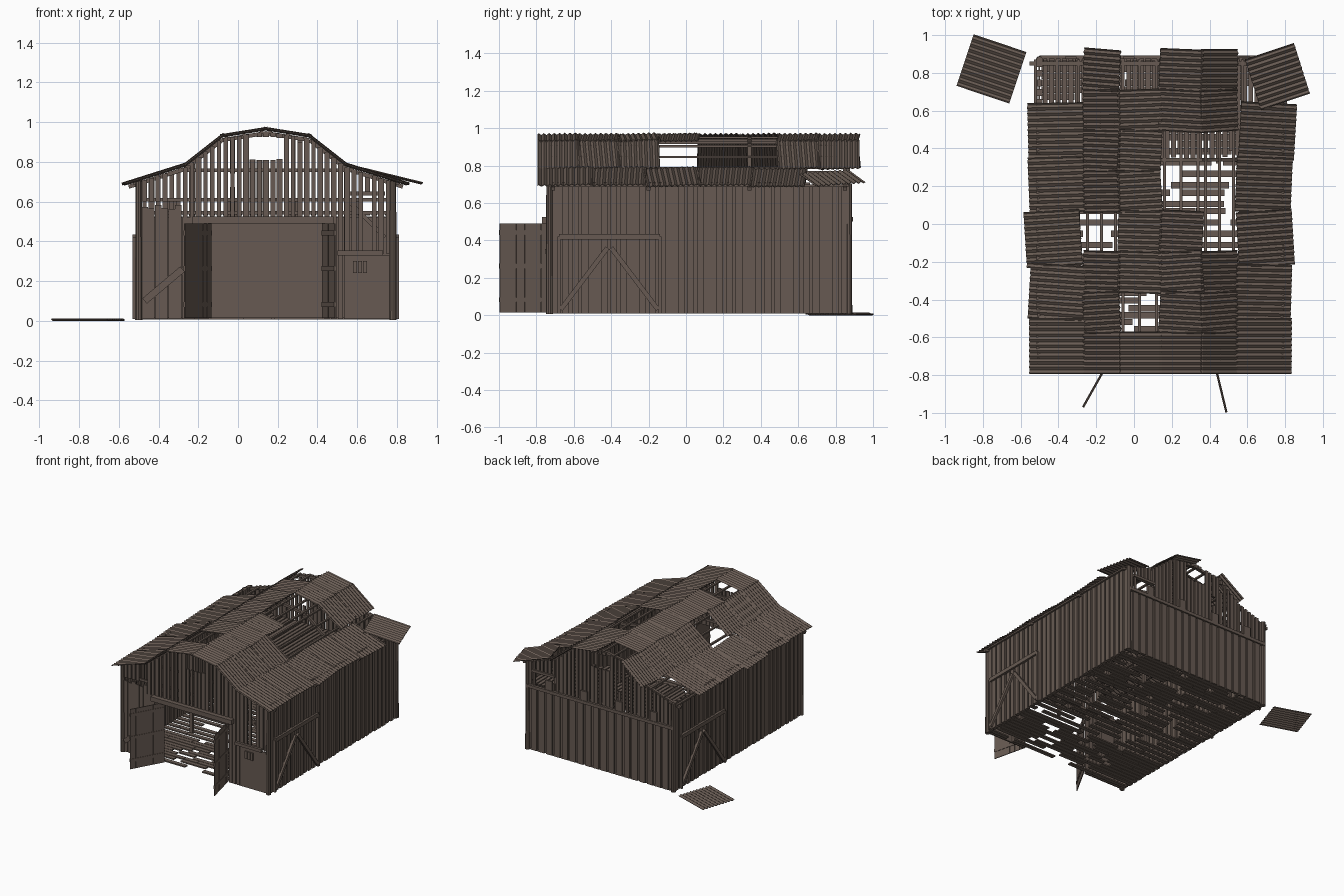
import bpy, bmesh, math, random
from mathutils import Matrix, Vector

random.seed(4)
if "Cube" in bpy.data.objects:
    bpy.data.objects.remove(bpy.data.objects["Cube"], do_unlink=True)


def material(name, rgb):
    m = bpy.data.materials.new(name)
    m.use_nodes = True
    m.diffuse_color = (*rgb, 1)
    m.node_tree.nodes["Principled BSDF"].inputs["Base Color"].default_value = (*rgb, 1)
    return m


WOOD = material("weathered_wood", (0.135, 0.102, 0.084))
SHEET = material("rusty_sheet", (0.135, 0.102, 0.084))

# Main dimensions
MID, LEFT, RIGHT, FRONT, BACK = 0.14, -0.5, 0.78, -0.73, 0.87
PROFILE = [(-0.55, 0.695), (-0.265, 0.785), (-0.08, 0.93), (MID, 0.965)]
PROFILE += [(2 * MID - x, z) for x, z in reversed(PROFILE[:-1])]


def roof_z(x):
    for (x0, z0), (x1, z1) in zip(PROFILE, PROFILE[1:]):
        if x0 <= x <= x1:
            return z0 + (z1 - z0) * (x - x0) / (x1 - x0)
    return PROFILE[0][1]


def box(bm, lo, hi, matrix=Matrix()):
    lo, hi = Vector(lo), Vector(hi)
    size = Matrix.Diagonal((*(hi - lo), 1))
    bmesh.ops.create_cube(bm, size=1, matrix=matrix @ Matrix.Translation((lo + hi) / 2) @ size)


def beam(bm, a, b, w=0.02, d=0.02):
    a, b = Vector(a), Vector(b)
    turn = (b - a).to_track_quat('X', 'Z').to_matrix().to_4x4()
    box(bm, (0, -w / 2, -d / 2), ((b - a).length, w / 2, d / 2), Matrix.Translation(a) @ turn)


def finish(bm, name, mat):
    mesh = bpy.data.meshes.new(name)
    bm.to_mesh(mesh)
    bm.free()
    mesh.materials.append(mat)
    ob = bpy.data.objects.new(name, mesh)
    bpy.context.collection.objects.link(ob)
    return ob


def upright(bm, x, y, z0, z1, w, t=0.012):
    if z1 - z0 > 0.02:
        box(bm, (x - w / 2, y - t / 2, z0), (x + w / 2, y + t / 2, z1))


PITCH = 0.034
GRID = [LEFT + 0.03 + PITCH * i for i in range(37)]


def gable_boards(bm, x, y, z0):
    """Gapped upper boards, leaving the loft hatch open."""
    top = roof_z(x) - 0.012
    w = random.choice((0.02, 0.024, 0.03))
    if abs(x - MID) < 0.095:
        slope = max(0, abs(x - MID) - 0.065)
        upright(bm, x, y, z0, 0.81 + slope, w)
        upright(bm, x, y, 0.925 - slope, top, w)
    elif random.random() < 0.12:
        gap = random.uniform(z0 + 0.05, top)
        upright(bm, x, y, z0, gap, w)
        upright(bm, x, y, gap + 0.07, top, w)
    else:
        upright(bm, x, y, z0, top, w)


# Front wall
bm = bmesh.new()
for x in GRID:
    if x < -0.27:
        upright(bm, x, FRONT, 0.01, random.uniform(0.56, 0.62), PITCH - 0.002)
        if not -0.36 < x < -0.28:
            upright(bm, x, FRONT, 0.6, roof_z(x) - 0.012, 0.025)
    elif x < -0.14:
        upright(bm, x, FRONT, 0.01, 0.52, PITCH - 0.002)
        gable_boards(bm, x, FRONT, 0.52)
    elif x < 0.43:
        gable_boards(bm, x, FRONT, 0.5)
    elif x < 0.52:
        upright(bm, x, FRONT, 0.01, roof_z(x) - 0.012, 0.026)
    else:
        upright(bm, x, FRONT, 0.01, 0.33, PITCH)
        if random.random() < 0.75:
            gable_boards(bm, x, FRONT, 0.34)
finish(bm, "front_wall", WOOD)

# Front rails, header and braces
bm = bmesh.new()
y = FRONT - 0.015
box(bm, (-0.23, y - 0.025, 0.49), (0.48, y + 0.015, 0.525))
box(bm, (0.5, y - 0.01, 0.33), (0.73, y + 0.01, 0.355))
beam(bm, (-0.47, y, 0.1), (-0.28, y, 0.26), 0.02, 0.035)
beam(bm, (0.56, y + 0.03, 0.6), (0.74, y + 0.03, 0.42), 0.01, 0.02)
for z in (0.535, 0.6, 0.75):
    box(bm, (-0.48 if z < 0.7 else -0.3, FRONT + 0.006, z), (0.76 if z < 0.7 else 0.58, FRONT + 0.02, z + 0.018))
for x in (0.58, 0.605, 0.63):
    box(bm, (x, y, 0.24), (x + 0.02, y + 0.01, 0.3))
finish(bm, "front_rails", WOOD)

# Back wall: closed boards with battens below, gapped boards above
bm = bmesh.new()
box(bm, (LEFT, BACK - 0.01, 0.01), (RIGHT, BACK, 0.52))
for i, x in enumerate(GRID):
    if i % 2:
        upright(bm, x, BACK + 0.004, 0.01, 0.52, 0.05, 0.014)
    if 0.55 < x < 0.72:
        upright(bm, x, BACK, 0.64, roof_z(x) - 0.012, 0.024)
    else:
        gable_boards(bm, x, BACK, 0.52)
    if i % 9 == 4:
        upright(bm, x, BACK + 0.012, 0.5, 0.6, 0.06)
box(bm, (LEFT, BACK, 0.5), (RIGHT, BACK + 0.022, 0.525))
beam(bm, (0.54, BACK, 0.64), (0.74, BACK, 0.64), 0.03, 0.02)
finish(bm, "back_wall", WOOD)

# Side walls with battens, and one braced gate on each
for name, x, s, g in (("left", RIGHT, 1, -0.41), ("right", LEFT, -1, 0.53)):
    bm = bmesh.new()
    box(bm, (x - 0.006, FRONT, 0.01), (x + 0.002, BACK, 0.7))
    for i in range(31):
        y = FRONT + 0.035 + i * 0.0515
        upright(bm, x, y, 0.01, 0.71, 0.036, 0.03 if i % 4 else 0.02)
        bmesh.ops.rotate(bm, verts=bm.verts[-8:], cent=(x, y, 0), matrix=Matrix.Rotation(math.pi / 2, 3, 'Z'))
    finish(bm, name + "_wall", WOOD)
    bm = bmesh.new()
    o = x + s * 0.02
    beam(bm, (o, g - 0.27, 0.42), (o, g + 0.27, 0.42), 0.02, 0.03)
    for d in (-1, 1):
        beam(bm, (o, g + d * 0.26, 0.03), (o, g + d * 0.01, 0.36), 0.02, 0.025)
        beam(bm, (o, g + d * 0.27, 0.01), (o, g + d * 0.27, 0.42), 0.016, 0.02)
    finish(bm, name + "_gate_brace", WOOD)

# Corner posts, wall posts and roof frames
bm = bmesh.new()
for x in (LEFT, RIGHT):
    for y in (FRONT, BACK):
        bmesh.ops.create_cone(bm, cap_ends=True, segments=10, radius1=0.019, radius2=0.017, depth=0.7,
                              matrix=Matrix.Translation((x, y, 0.355)))
for y in (FRONT + 0.02, -0.2, 0.34, BACK - 0.02):
    for (x0, z0), (x1, z1) in zip(PROFILE, PROFILE[1:]):
        beam(bm, (x0, y, z0 - 0.02), (x1, y, z1 - 0.02), 0.02, 0.02)
    for x in (PROFILE[1][0], PROFILE[5][0]):
        box(bm, (x - 0.012, y - 0.012, 0.01), (x + 0.012, y + 0.012, 0.77))
for (x0, z0), (x1, z1) in zip(PROFILE, PROFILE[1:]):
    for t in (0.1, 0.5, 0.9):
        p = (x0 + (x1 - x0) * t, z0 + (z1 - z0) * t - 0.012)
        beam(bm, (p[0], FRONT, p[1]), (p[0], BACK, p[1]), 0.016, 0.012)
finish(bm, "timber_frame", WOOD)

# Loft at the back
bm = bmesh.new()
for x in GRID:
    box(bm, (x - 0.013, 0.35 + random.uniform(-0.04, 0.04), 0.53), (x + 0.013, BACK, 0.54))
finish(bm, "loft_boards", WOOD)

# Broken floor planks
bm = bmesh.new()
y = FRONT + 0.02
while y < BACK - 0.02:
    x = LEFT + 0.01
    while x < RIGHT - 0.03:
        end = min(x + random.uniform(0.1, 0.45), RIGHT - 0.01)
        box(bm, (x, y, 0.008), (end, y + 0.033, 0.018))
        x = end + random.choice((0.003, 0.003, 0.06, 0.15))
    y += random.choice((0.037, 0.04, 0.06))
finish(bm, "floor_planks", WOOD)

# Open doors, hinged at the sides of the opening
for name, x, tip in (("right", -0.135, (-0.27, -0.97)), ("left", 0.425, (0.49, -1.0))):
    bm = bmesh.new()
    turn = Matrix.Translation((x, FRONT, 0)) @ Matrix.Rotation(math.atan2(tip[1] - FRONT, tip[0] - x), 4, 'Z')
    for i in range(6):
        box(bm, (i * 0.046, -0.003, 0.015), (i * 0.046 + 0.044, 0.003, 0.49), turn)
    for z in (0.07, 0.25, 0.43):
        box(bm, (0, -0.006, z), (0.275, 0.006, z + 0.025), turn)
    finish(bm, name + "_door", WOOD)


# Corrugated sheets
def sheet(bm, centre, w, length, slope=0, rot=0, lift=0):
    place = (Matrix.Translation(centre) @ Matrix.Rotation(-slope, 4, 'Y')
             @ Matrix.Rotation(math.radians(rot), 4, 'Z') @ Matrix.Rotation(math.radians(lift), 4, 'X'))
    n = max(4, round(length / 0.029)) * 4
    rows = [[bm.verts.new(place @ Vector((u * w / 2, (i / n - 0.5) * length, 0.005 * math.sin(i * math.pi / 2))))
             for u in (-1, 1)] for i in range(n + 1)]
    for (a, b), (c, d) in zip(rows, rows[1:]):
        bm.faces.new((a, b, d, c))


def finish_sheet(bm, name):
    ob = finish(bm, name, SHEET)
    mod = ob.modifiers.new("thickness", 'SOLIDIFY')
    mod.thickness = 0.004


# Roof columns from right eave to left eave, rows from front to back
bm = bmesh.new()
COLUMNS = ("xxxxx.", "xxx.xxxx", "x.xxxxx.", "xxxx..xx", "xxx...xx", "xxxxx.")
for (x0, z0), (x1, z1), rows in zip(PROFILE, PROFILE[1:], COLUMNS):
    pitch = 1.71 / len(rows)
    for i, mark in enumerate(rows):
        if mark == ".":
            continue
        slope = math.atan2(z1 - z0, x1 - x0)
        slip = random.uniform(-0.005, 0.025) if len(rows) < 7 and i else 0
        slip *= -1 if x0 < 0 else 1
        rot = random.uniform(-4, 4) if i else 0
        c = ((x0 + x1) / 2 + slip, -0.79 + pitch * (i + 0.5), (z0 + z1) / 2 + slip * math.tan(slope) + 0.004)
        sheet(bm, c, math.hypot(x1 - x0, z1 - z0) + 0.01, pitch + 0.01, slope, rot, 1.2)
sheet(bm, (0.76, 0.78, 0.735), 0.28, 0.28, -0.24, 18)
finish_sheet(bm, "roof_sheets")

bm = bmesh.new()
sheet(bm, (-0.755, 0.82, 0.008), 0.295, 0.285, 0, -18.5)
finish_sheet(bm, "fallen_sheet")
